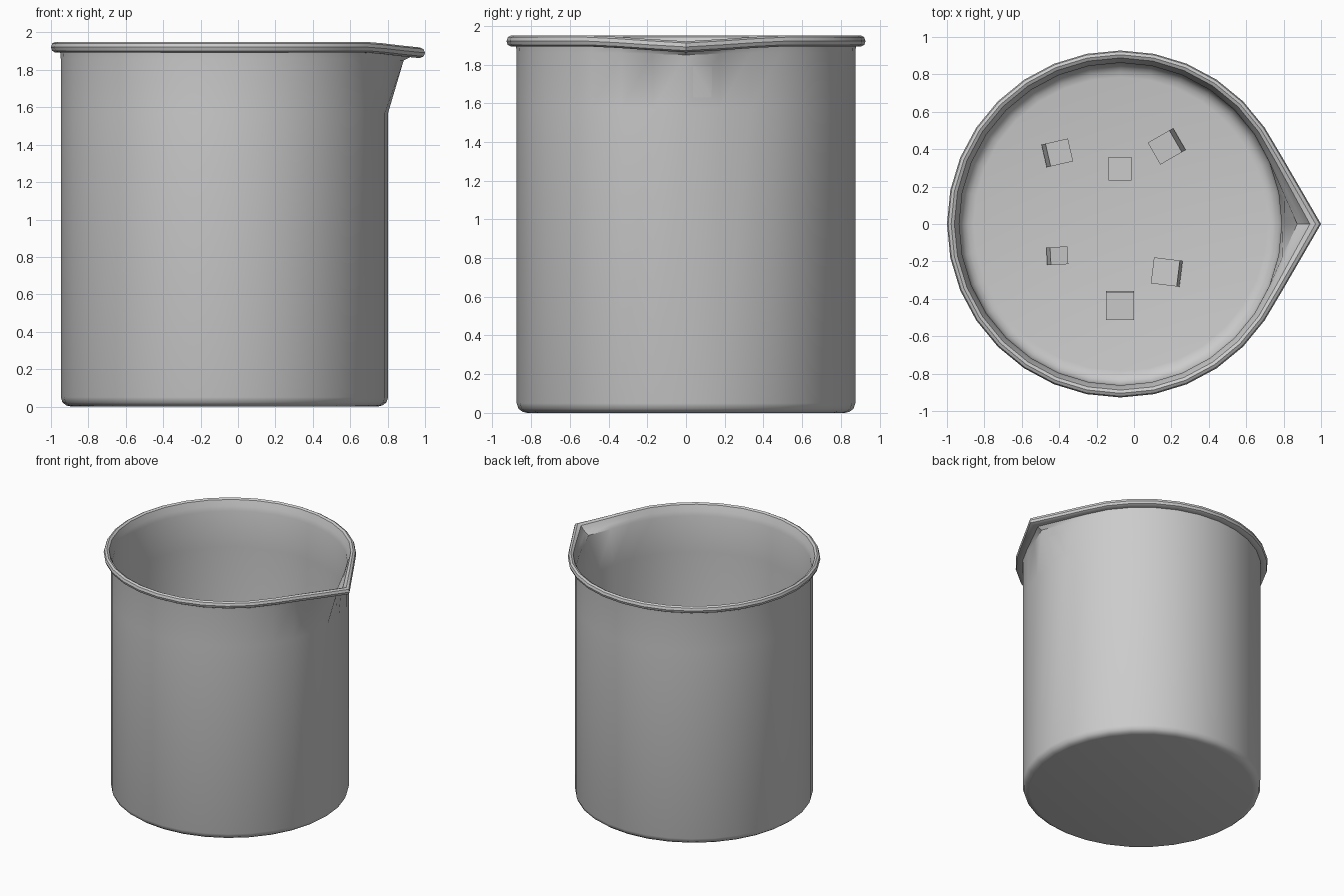
import bpy, bmesh, math
from mathutils import Vector, Euler

if "Cube" in bpy.data.objects:
    bpy.data.objects.remove(bpy.data.objects["Cube"])

N = 32          # sides of the vessel
CX = -0.0725    # axis is offset because the spout extends to +x
FLOOR = 0.04

# Profile from outside bottom, over the rolled rim, down to the inner floor:
# (radius, height, spout reach beyond the circle, spout drop)
profile = [
    (0.82, 0.000, 0, 0), (0.845, 0.006, 0, 0), (0.866, 0.022, 0, 0), (0.875, 0.05, 0, 0),
    (0.875, 1.57, 0, 0), (0.875, 1.86, 0.083, 0.01),
    (0.878, 1.893, 0.115, 0.025),
    (0.905, 1.893, 0.138, 0.03), (0.921, 1.902, 0.144, 0.03),
    (0.9275, 1.921, 0.145, 0.03), (0.921, 1.941, 0.144, 0.03),
    (0.905, 1.950, 0.138, 0.03), (0.888, 1.941, 0.125, 0.03),
    (0.881, 1.921, 0.118, 0.03), (0.872, 1.895, 0.105, 0.025),
    (0.862, 1.86, 0.083, 0.01), (0.862, 1.57, 0, 0),
    (0.862, FLOOR + 0.077, 0, 0), (0.856, FLOOR + 0.047, 0, 0),
    (0.839, FLOOR + 0.022, 0, 0), (0.815, FLOOR + 0.006, 0, 0), (0.785, FLOOR, 0, 0),
]


def finish(bm, name):
    bmesh.ops.recalc_face_normals(bm, faces=bm.faces)
    me = bpy.data.meshes.new(name)
    bm.to_mesh(me)
    bm.free()
    ob = bpy.data.objects.new(name, me)
    bpy.context.collection.objects.link(ob)
    return ob


def ring(bm, radius, z, reach, drop):
    """Circle whose +x side runs along tangents to a pouring tip."""
    alpha = math.acos(radius / (radius + reach))
    verts = []
    for i in range(N):
        t = 2 * math.pi * i / N
        a = abs((t + math.pi) % (2 * math.pi) - math.pi)
        r, h = radius, z
        if a < alpha:
            r = radius / math.cos(alpha - a)
            h -= drop * (1 - a / alpha)
        verts.append(bm.verts.new((CX + r * math.cos(t), r * math.sin(t), h)))
    return verts


# Beaker wall, rolled rim, spout and floor
bm = bmesh.new()
rings = [ring(bm, *p) for p in profile]
for lo, hi in zip(rings, rings[1:]):
    for i in range(N):
        j = (i + 1) % N
        bm.faces.new((lo[i], lo[j], hi[j], hi[i]))
bm.faces.new(rings[0])
bm.faces.new(rings[-1])
beaker = finish(bm, "beaker")
bpy.context.view_layer.objects.active = beaker
beaker.select_set(True)
bpy.ops.object.shade_smooth_by_angle(angle=math.radians(35))

# Small cubes lying on the floor: x, y, size, tilt x, tilt y, turn (degrees)
cubes = [
    (-0.41, 0.38, 0.125, 0, 10, 13), (-0.075, 0.295, 0.125, 0, 0, 0),
    (0.175, 0.415, 0.135, 0, -10, 30), (-0.41, -0.17, 0.095, 0, 12, 3),
    (0.175, -0.257, 0.14, 0, -6, -7), (-0.075, -0.435, 0.15, 2, 0, 0),
]
for k, (x, y, s, tx, ty, tz) in enumerate(cubes):
    rot = Euler([math.radians(v) for v in (tx, ty, tz)]).to_matrix()
    bm = bmesh.new()
    bmesh.ops.create_cube(bm, size=s, matrix=rot.to_4x4())
    low = min(v.co.z for v in bm.verts)
    bmesh.ops.translate(bm, verts=bm.verts, vec=Vector((x, y, FLOOR - low)))
    finish(bm, f"cube_{k + 1}")
